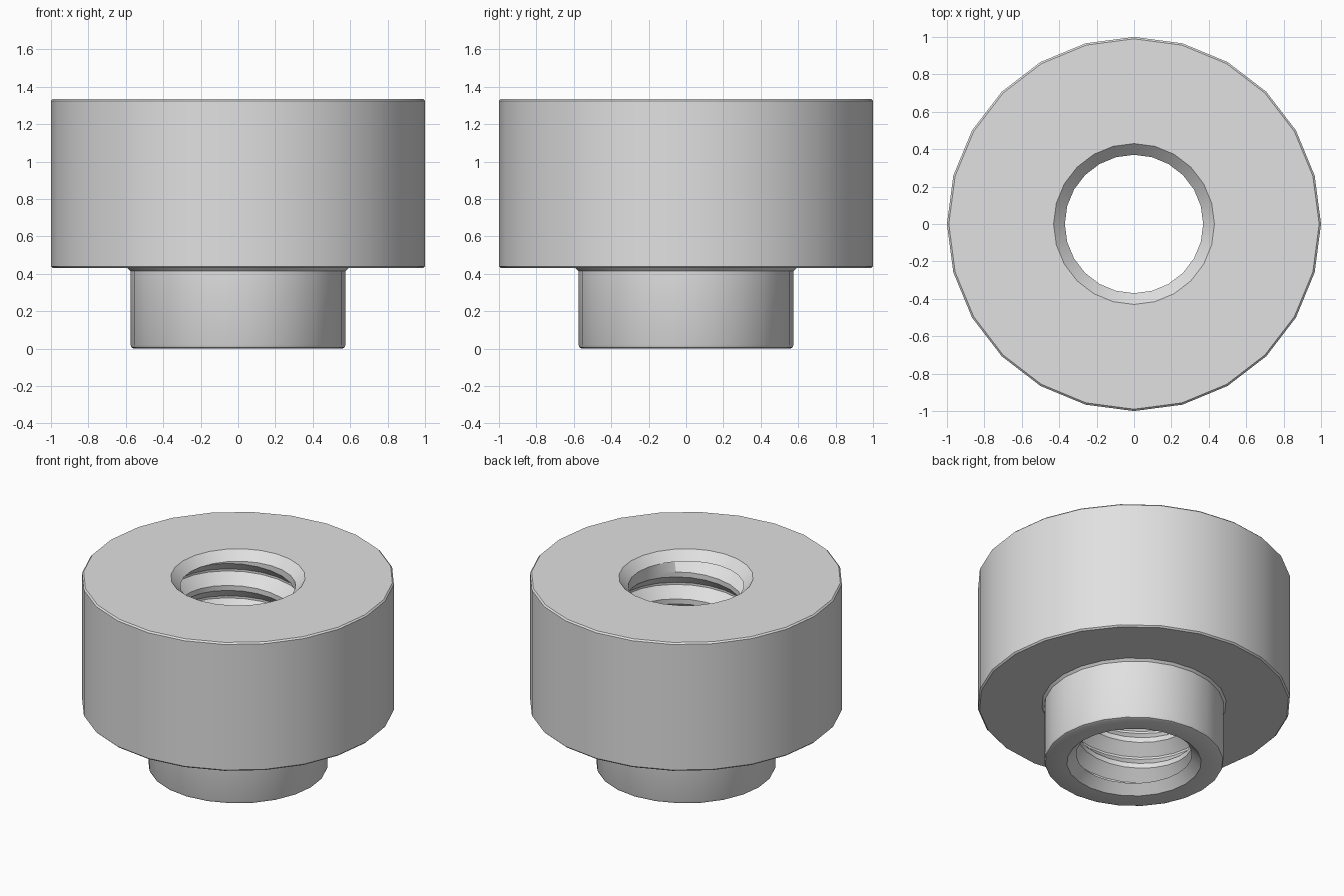
import bpy
import bmesh
from math import cos, sin, pi, radians

SIDES = 24
HEIGHT = 1.335      # overall height
STEP = 0.43         # underside of the wide collar
BORE = 0.37         # clear radius of the hole
LIP = 0.43          # hole radius at both faces
CHAMFER = LIP - BORE
PITCH = 0.19

cube = bpy.data.objects.get("Cube")
if cube:
    bpy.data.objects.remove(cube, do_unlink=True)

# Single plain metal colour
grey = bpy.data.materials.new("light grey metal")
grey.use_nodes = True
colour = (0.75, 0.75, 0.75, 1)
grey.diffuse_color = colour
grey.node_tree.nodes["Principled BSDF"].inputs["Base Color"].default_value = colour


def skin(name, columns):
    """Join neighbouring columns of points with quads, merging the seam."""
    bm = bmesh.new()
    cols = [[bm.verts.new(p) for p in col] for col in columns]
    for a, b in zip(cols, cols[1:]):
        for i in range(len(a) - 1):
            bm.faces.new((a[i], b[i], b[i + 1], a[i + 1]))
    bmesh.ops.remove_doubles(bm, verts=bm.verts[:], dist=1e-4)
    mesh = bpy.data.meshes.new(name)
    bm.to_mesh(mesh)
    bm.free()
    mesh.materials.append(grey)
    obj = bpy.data.objects.new(name, mesh)
    bpy.context.collection.objects.link(obj)
    bpy.ops.object.select_all(action="DESELECT")
    obj.select_set(True)
    bpy.context.view_layer.objects.active = obj
    bpy.ops.object.shade_smooth_by_angle(angle=radians(30))
    return obj


def around(radius, z, turn):
    return (radius * cos(2 * pi * turn), radius * sin(2 * pi * turn), z)


turns = [i / SIDES for i in range(SIDES + 1)]

# Stepped body: lower chamfer, hub, collar, upper chamfer
HUB = 0.575
profile = [
    (BORE, CHAMFER), (LIP, 0),
    (HUB - 0.02, 0), (HUB - 0.006, 0.006), (HUB, 0.02),
    (HUB, STEP - 0.015), (HUB + 0.015, STEP),
    (0.99, STEP), (1, STEP + 0.01),
    (1, HEIGHT - 0.01), (0.99, HEIGHT),
    (LIP, HEIGHT), (BORE, HEIGHT - CHAMFER),
]
skin("stepped_body", [[around(r, z, t) for r, z in profile] for t in turns])

# Internal right-hand thread, running out at the chamfers
ROOT = 0.44
tooth = [(0, ROOT), (0.07, BORE), (0.105, BORE), (0.175, ROOT)]
low, high = CHAMFER, HEIGHT - CHAMFER
START = -0.209


def thread_point(turn, lap, offset, radius):
    z = START + PITCH * (lap + turn) + offset
    if z <= low or z >= high:
        return around(BORE, min(max(z, low), high), turn)
    return around(radius, z, turn)


skin("threaded_bore", [
    [thread_point(t, lap, dz, r) for lap in reversed(range(9)) for dz, r in reversed(tooth)]
    for t in turns
])
